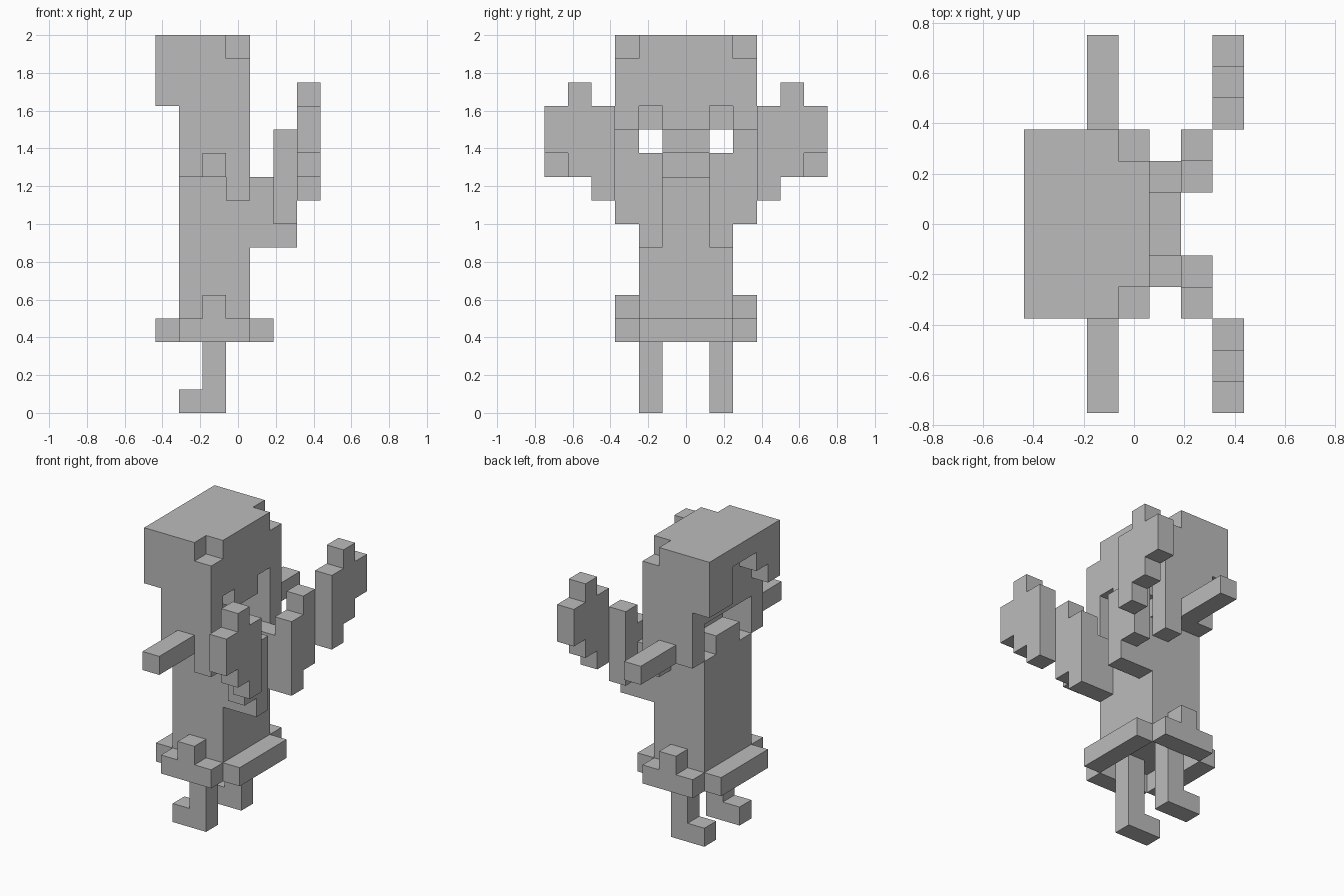
import bpy, bmesh, math
from mathutils import Vector

if "Cube" in bpy.data.objects:
    bpy.data.objects.remove(bpy.data.objects["Cube"])

U = 0.125                              # block size
ORIGIN = Vector((-3.5, -6.0, 0.0))     # grid corner, in blocks

grey = bpy.data.materials.new("plain_grey")
grey.diffuse_color = (0.5, 0.5, 0.5, 1)
grey.use_nodes = True
grey.node_tree.nodes["Principled BSDF"].inputs["Base Color"].default_value = grey.diffuse_color


def box(x0, x1, y0, y1, z0, z1):
    return {(x, y, z) for x in range(x0, x1) for y in range(y0, y1) for z in range(z0, z1)}


def both(cells):
    """Cells plus their mirror image across the middle of y."""
    return cells | {(x, 11 - y, z) for x, y, z in cells}


parts = {}

# torso and skirt ring with side bows
parts["torso"] = box(1, 4, 4, 8, 4, 10)
parts["skirt"] = (box(0, 1, 4, 8, 3, 4) | box(4, 5, 4, 8, 3, 4)
                  | both(box(1, 4, 3, 4, 3, 4) | box(2, 3, 3, 4, 4, 5)))

# legs with toes, and outstretched arms
parts["legs"] = both(box(2, 3, 4, 5, 0, 4) | box(1, 2, 4, 5, 0, 1))
parts["arms"] = both(box(2, 3, 0, 3, 10, 11))

# chin, nose and forehead
parts["face"] = (box(1, 2, 5, 7, 10, 11) | box(2, 3, 5, 7, 11, 12)
                 | box(1, 3, 4, 8, 12, 13))

# hair: crown, side curtains, back and swept fringe
hair = box(1, 4, 4, 8, 13, 16) | box(3, 4, 5, 7, 12, 13)
hair |= both(box(1, 4, 3, 4, 10, 16) | box(3, 4, 3, 4, 9, 10))
hair -= both(box(3, 4, 3, 4, 15, 16))
hair |= box(0, 1, 3, 9, 13, 16)
hair -= box(0, 1, 5, 7, 13, 15) | box(0, 1, 4, 5, 13, 14)
parts["hair"] = hair

# wings stepping outward and back
parts["wings"] = both(box(4, 5, 4, 5, 7, 10) | box(5, 6, 4, 5, 7, 11)
                      | box(5, 6, 3, 4, 8, 12) | box(6, 7, 2, 3, 9, 13)
                      | box(6, 7, 1, 2, 10, 14) | box(6, 7, 0, 1, 11, 13))

filled = set().union(*parts.values())


def build(name, cells):
    """Make the outer skin of a set of blocks and merge its flat faces."""
    bm = bmesh.new()
    for c in sorted(cells):
        for axis in range(3):
            for sign in (-1, 1):
                n = list(c)
                n[axis] += sign
                if tuple(n) in filled:
                    continue
                u, v = (axis + 1) % 3, (axis + 2) % 3
                ring = []
                for a, b in ((0, 0), (1, 0), (1, 1), (0, 1))[::sign]:
                    p = Vector(c)
                    p[axis] += (sign + 1) // 2
                    p[u] += a
                    p[v] += b
                    ring.append(bm.verts.new((p + ORIGIN) * U))
                bm.faces.new(ring)
    bmesh.ops.remove_doubles(bm, verts=bm.verts, dist=0.001)
    bmesh.ops.dissolve_limit(bm, angle_limit=math.radians(1), verts=bm.verts, edges=bm.edges)
    mesh = bpy.data.meshes.new(name)
    bm.to_mesh(mesh)
    bm.free()
    mesh.materials.append(grey)
    bpy.context.collection.objects.link(bpy.data.objects.new(name, mesh))


for part, cells in parts.items():
    build(part, cells)
